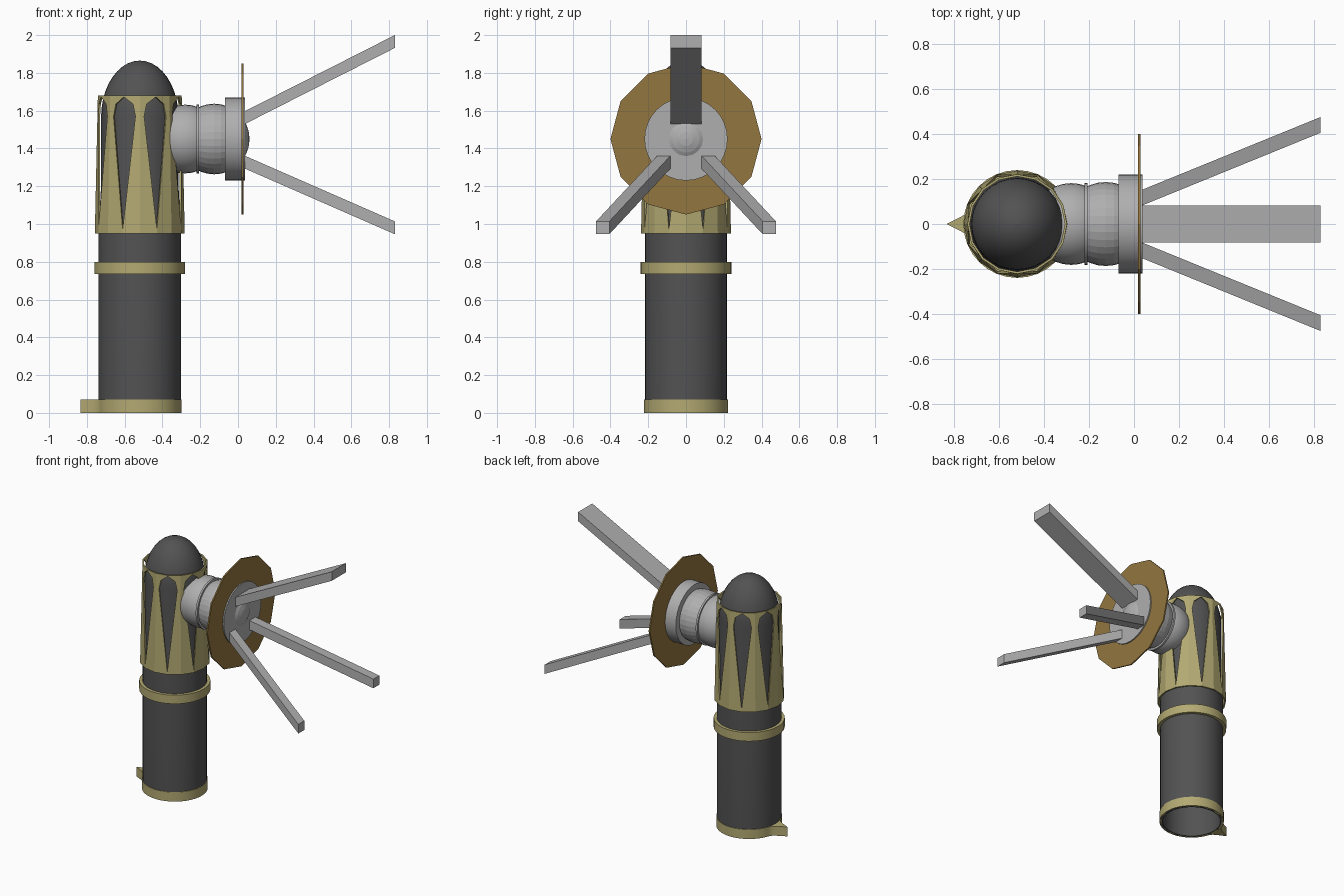
import bpy, bmesh
from math import sin, cos, pi, radians, sqrt

old = bpy.data.objects.get("Cube")
if old:
    bpy.data.objects.remove(old, do_unlink=True)


def material(name, rgb):
    m = bpy.data.materials.new(name)
    m.use_nodes = True
    m.diffuse_color = (*rgb, 1)
    m.node_tree.nodes["Principled BSDF"].inputs["Base Color"].default_value = (*rgb, 1)
    return m


DARK = material("dark grey", (0.085, 0.085, 0.085))
GOLD = material("pale gold", (0.45, 0.40, 0.17))
BROWN = material("bronze brown", (0.29, 0.18, 0.05))
GREY = material("light grey", (0.43, 0.43, 0.43))

COL_X = -0.52   # column axis
ARM_Z = 1.45    # arm axis


def finish(bm, name, mat, loc=(0, 0, 0), smooth=True):
    bmesh.ops.remove_doubles(bm, verts=bm.verts, dist=0.0002)
    bmesh.ops.recalc_face_normals(bm, faces=bm.faces)
    me = bpy.data.meshes.new(name)
    bm.to_mesh(me)
    bm.free()
    me.materials.append(mat)
    ob = bpy.data.objects.new(name, me)
    ob.location = loc
    bpy.context.scene.collection.objects.link(ob)
    if smooth:
        bpy.ops.object.select_all(action='DESELECT')
        ob.select_set(True)
        bpy.context.view_layer.objects.active = ob
        bpy.ops.object.shade_smooth_by_angle(angle=radians(30))
    return ob


def lathe(name, profile, mat, steps=32, closed=False, reach=None):
    """Spin (radius, z) points round the column; reach(angle) adds to outer radii."""
    bm = bmesh.new()
    rings = []
    for r, z in profile:
        ring = []
        for i in range(steps):
            a = 2 * pi * i / steps
            rr = r + (reach(a) if reach and r > 0.215 else 0)
            ring.append(bm.verts.new((rr * cos(a), rr * sin(a), z)))
        rings.append(ring)
    pairs = list(zip(rings, rings[1:])) + ([(rings[-1], rings[0])] if closed else [])
    for lo, hi in pairs:
        for i in range(steps):
            j = (i + 1) % steps
            bm.faces.new((lo[i], lo[j], hi[j], hi[i]))
    return finish(bm, name, mat, (COL_X, 0, 0))


# Column: hollow tube that ends in a tall dome
dome = [(0.205 * cos(t * pi / 20), 1.565 + 0.3 * sin(t * pi / 20)) for t in range(10)]
lathe("column", [(0.2, 0.9), (0.2, 0), (0.218, 0), (0.218, 0.97), (0.205, 1.2)]
      + dome + [(0.001, 1.865)], DARK)


# Base ring with a pointed spur at the back
def spur(a):
    d = abs(a - pi)
    return 0.093 * max(0, 1 - d / 0.32) ** 2.2


lathe("base_ring", [(0.205, 0), (0.222, 0), (0.222, 0.07), (0.205, 0.07)],
      GOLD, 96, True, spur)

# Band round the middle
lathe("middle_band", [(0.21, 0.735), (0.24, 0.735), (0.24, 0.8), (0.21, 0.8)], GOLD, 32, True)

# Sleeve: sixteen flat sides pierced by eight leaf-shaped openings
leaf = [(0, 0.95), (0, 0.97), (16.5, 1.57), (13, 1.635), (0, 1.673), (0, 1.68)]


def sleeve_point(bm, deg, z, side, turn):
    radius = 0.238 - 0.016 * (z - 0.95) / 0.73
    radius *= cos(radians(11.25)) / cos(radians(deg - 11.25))
    a = radians(side * deg + turn)
    return bm.verts.new((radius * cos(a), radius * sin(a), z))


bm = bmesh.new()
for k in range(8):
    for side in (-1, 1):
        for (a0, z0), (a1, z1) in zip(leaf, leaf[1:]):
            bm.faces.new([sleeve_point(bm, a, z, side, 45 * k + 22.5) for a, z in
                          ((a0, z0), (22.5, z0), (22.5, z1), (a1, z1))])
sleeve = finish(bm, "leaf_sleeve", GOLD, (COL_X, 0, 0), smooth=False)
mod = sleeve.modifiers.new("Thickness", 'SOLIDIFY')
mod.thickness = 0.01
mod.offset = -1


# Arm parts along x
def ball(name, x, radius, segs, rings, smooth):
    bpy.ops.mesh.primitive_uv_sphere_add(segments=segs, ring_count=rings, radius=radius,
                                         location=(x, 0, ARM_Z), rotation=(0, pi / 2, 0))
    ob = bpy.context.object
    ob.name = name
    ob.data.materials.append(GREY)
    if smooth:
        bpy.ops.object.shade_smooth()


def wheel(name, x0, x1, radius, sides, mat):
    bpy.ops.mesh.primitive_cylinder_add(vertices=sides, radius=radius, depth=x1 - x0,
                                        location=((x0 + x1) / 2, 0, ARM_Z),
                                        rotation=(0, pi / 2, 0))
    ob = bpy.context.object
    ob.name = name
    ob.data.materials.append(mat)
    if sides > 12:
        bpy.ops.object.shade_smooth_by_angle(angle=radians(30))


ball("shoulder_ball", -0.28, 0.182, 32, 16, True)
ball("arm_ball", -0.126, 0.187, 32, 16, False)
wheel("arm_collar", -0.221, -0.207, 0.183, 32, GREY)
wheel("hub", -0.07, 0.037, 0.22, 32, GREY)
wheel("guard_disc", 0.018, 0.028, 0.4, 12, BROWN)


# Three splayed prongs with upright ends
def prong(name, start, end, width, height=0.068):
    bm = bmesh.new()
    bmesh.ops.create_cube(bm, size=1)
    for v in bm.verts:
        x, y, z = start if v.co.x < 0 else end
        v.co = (x, y + v.co.y * width, z + v.co.z * height)
    finish(bm, name, GREY, smooth=False)


prong("upper_prong", (0.03, 0, 1.56), (0.83, 0, 1.966), 0.166)
for label, s in (("left", 1), ("right", -1)):
    prong(label + "_lower_prong", (0.03, s * 0.115, 1.33), (0.83, s * 0.441, 0.98), 0.07)
